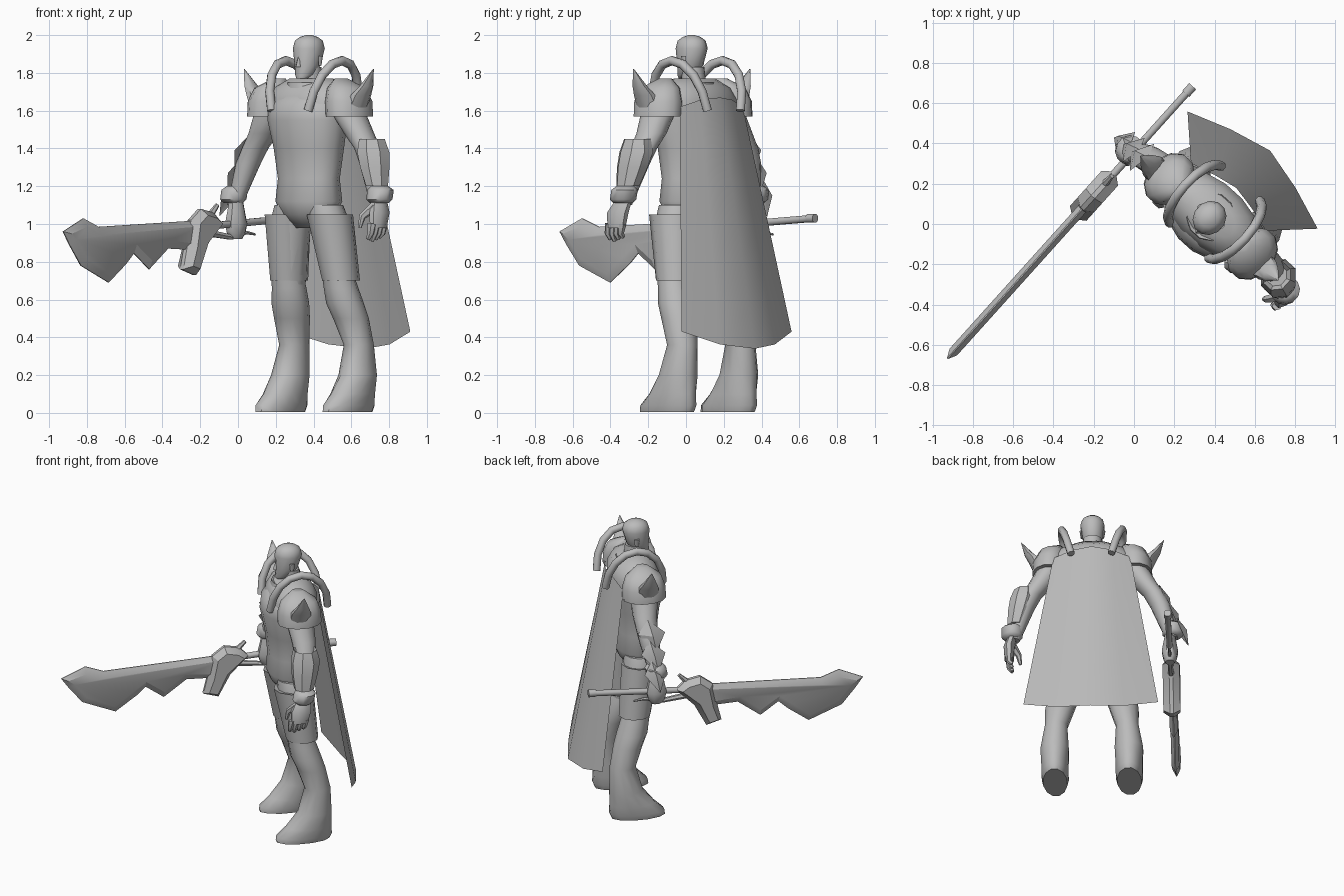
import bpy, bmesh, math
from mathutils import Matrix, Vector

cube = bpy.data.objects.get("Cube")
if cube:
    bpy.data.objects.remove(cube)

SHADE = (.5, .5, .5, 1)
grey = bpy.data.materials.new("plain grey")
grey.use_nodes = True
grey.diffuse_color = SHADE
grey.node_tree.nodes["Principled BSDF"].inputs["Base Color"].default_value = SHADE

# The figure is built facing -y, then turned into its pose
PLACE = Matrix.Translation((.375, .03, 0)) @ Matrix.Rotation(math.radians(-42), 4, "Z")
GRIP_X = -.5


def finish(name, bm, angle=50):
    bmesh.ops.recalc_face_normals(bm, faces=bm.faces)
    mesh = bpy.data.meshes.new(name)
    bm.to_mesh(mesh)
    bm.free()
    mesh.transform(PLACE)
    mesh.materials.append(grey)
    obj = bpy.data.objects.new(name, mesh)
    bpy.context.collection.objects.link(obj)
    bpy.ops.object.select_all(action="DESELECT")
    bpy.context.view_layer.objects.active = obj
    obj.select_set(True)
    bpy.ops.object.shade_smooth_by_angle(angle=math.radians(angle))


def skin(name, rings, angle=50):
    """Join rings of points into one closed surface."""
    bm = bmesh.new()
    loops = [[bm.verts.new(point) for point in ring] for ring in rings]
    for low, high in zip(loops, loops[1:]):
        for i in range(len(low)):
            bm.faces.new((low[i - 1], low[i], high[i], high[i - 1]))
    bm.faces.new(loops[0])
    bm.faces.new(loops[-1])
    finish(name, bm, angle)


def circle(sides):
    turns = [math.tau * (i + .5) / sides for i in range(sides)]
    return [(math.cos(turn), math.sin(turn)) for turn in turns]


def loft(name, rows, side=1, deep=1, sides=12, angle=50):
    """Stack level ovals: x, y, z, half width and, unless deep sets it, half depth."""
    rings = []
    for x, y, z, width, *depth in rows:
        half = depth[0] if depth else width * deep
        rings.append([(side * (x + width * c), y + half * s, z) for c, s in circle(sides)])
    skin(name, rings, angle)


def tube(name, path, start, end, sides=6):
    """Sweep a tapering round section along a path."""
    points = [Vector(point) for point in path]
    last = len(points) - 1
    rings = []
    for i, point in enumerate(points):
        along = points[min(i + 1, last)] - points[max(i - 1, 0)]
        across = along.cross(Vector((1, 0, 0))).normalized()
        up = along.cross(across).normalized()
        radius = start + (end - start) * i / last
        rings.append([point + radius * (across * c + up * s) for c, s in circle(sides)])
    skin(name, rings)


def slab(name, outline, thick, edge, inset):
    """Upright plate at the grip, thick in the middle and thin at the rim."""
    bm = bmesh.new()
    rims = [[bm.verts.new((GRIP_X + e, y, z)) for y, z in outline] for e in (-edge, edge)]
    for i in range(len(outline)):
        bm.faces.new((rims[0][i - 1], rims[0][i], rims[1][i], rims[1][i - 1]))
    for rim, bulge in zip(rims, (-thick, thick)):
        face = bm.faces.new(rim)
        face.normal_update()
        bmesh.ops.inset_individual(bm, faces=[face], thickness=inset)
        for vert in face.verts:
            vert.co.x = GRIP_X + bulge
    finish(name, bm, 30)


# Torso, shoulder mantle and collar
loft("torso", [(0, 0, .98, .08), (0, 0, 1.05, .16), (0, 0, 1.12, .2), (0, 0, 1.24, .185),
               (0, 0, 1.4, .21), (0, -.01, 1.55, .24), (0, 0, 1.63, .24), (0, 0, 1.7, .16)],
     deep=.72, sides=16, angle=60)
loft("mantle", [(0, .02, 1.58, .29), (0, .02, 1.66, .29), (0, .02, 1.72, .24), (0, .02, 1.77, .14)],
     deep=.56, sides=16)
loft("collar", [(0, .01, 1.69, .13), (0, .01, 1.75, .12), (0, .01, 1.73, .09)], angle=30)

# Head
loft("neck", [(0, .02, 1.66, .07), (0, .01, 1.83, .06)])
loft("head", [(0, -.05, 1.77, .03), (0, -.03, 1.79, .05), (0, -.01, 1.84, .065), (0, 0, 1.93, .08),
              (0, 0, 1.97, .07), (0, 0, 1.99, .045), (0, 0, 2, .015)], deep=1.12)
loft("nose", [(0, -.08, 1.83, .015), (0, -.07, 1.89, .008)], deep=1.5, sides=6)

for side, word in ((1, "left"), (-1, "right")):
    # Head and shoulder parts
    loft(word + "_ear", [(.07, .01, 1.84, .006), (.075, .01, 1.89, .009)], side, deep=2, sides=6)
    loft(word + "_shoulder_pad", [(.28, .01, 1.58, .08), (.28, .01, 1.57, .11), (.275, .01, 1.65, .11),
                                  (.26, .01, 1.72, .09), (.22, .01, 1.77, .03)], side, deep=1.3)
    loft(word + "_shoulder_spike", [(.33, 0, 1.6, .05), (.37, 0, 1.68, .045), (.41, 0, 1.73, .03),
                                    (.46, 0, 1.82, .002)], side, deep=1.5, sides=8)
    arch = [math.pi * i / 8 for i in range(9)]
    tube(word + "_shoulder_hoop", [(side * (.13 + .07 * math.sin(a)), .04 - .19 * math.cos(a),
                                    1.6 + .265 * math.sin(a)) for a in arch], .025, .025, sides=8)

    # Arm and wrist band
    loft(word + "_arm", [(.25, .01, 1.66, .08), (.28, .01, 1.58, .09), (.34, .02, 1.48, .08),
                         (.4, .02, 1.4, .07), (.44, .01, 1.32, .066), (.51, -.02, 1.1, .04)], side)
    loft(word + "_wrist_band", [(.52, -.02, 1.11, .05), (.52, -.02, 1.13, .07), (.52, -.01, 1.18, .07),
                                (.51, -.01, 1.2, .05)], side)

    # Boot with its foot, thigh and thigh guard
    loft(word + "_boot", [(.24, .04, .005, .08, .18), (.24, .05, .04, .09, .185), (.24, .08, .1, .09, .15),
                          (.24, .12, .2, .095, .11), (.23, .14, .36, .075, .085), (.21, .1, .5, .095),
                          (.195, .07, .58, .1), (.185, .05, .66, .092), (.18, .03, .73, .085)], side)
    loft(word + "_thigh", [(.18, .05, .65, .08), (.14, .01, 1, .11), (.11, 0, 1.1, .1)], side)
    loft(word + "_thigh_guard", [(.185, .05, .7, .098), (.15, 0, 1.05, .12), (.15, 0, 1.04, .1)],
         side, deep=1.08, sides=10, angle=40)

# Left forearm guard and open hand
loft("left_forearm_guard", [(.495, -.01, 1.2, .06), (.47, 0, 1.3, .08), (.45, .01, 1.38, .088),
                            (.44, .01, 1.45, .07), (.44, .01, 1.42, .05)], deep=1.1, sides=8, angle=30)
loft("left_palm", [(.52, -.02, 1.12, .03), (.54, -.04, 1.06, .038), (.54, -.05, .98, .032)],
     deep=1.8, sides=8)
for i in range(4):
    y = .03 * i - .1
    tube("left_finger", [(.54, y, 1), (.54, y - .01, .95), (.52, y - .01, .91 + .01 * abs(i - 1))], .024, .012)
tube("left_thumb", [(.52, -.06, 1.09), (.48, -.11, 1.04), (.47, -.12, .98)], .028, .01)

# Right forearm plates, overlapping down the outside of the arm
for i in range(3):
    bm = bmesh.new()
    top = 1.48 - .12 * i
    out = -.45 - .055 * i
    half = .09 - .01 * i
    middle = top - .09
    rim = [bm.verts.new(point) for point in ((out + .02, .02, top), (out, half, middle),
                                             (out - .06, -.02, top - .2), (out, -half, middle))]
    for ridge in (out - .05, out - .02):
        peak = bm.verts.new((ridge, 0, middle))
        for k in range(4):
            bm.faces.new((rim[k - 1], rim[k], peak))
    finish("right_forearm_plate", bm, 30)

# Right fist closed on the grip
loft("right_fist", [(GRIP_X, -.02, 1.12, .035), (GRIP_X, -.02, 1.06, .045), (GRIP_X, -.02, 1, .056),
                    (GRIP_X, -.02, .95, .046), (GRIP_X, -.02, .92, .03)], deep=1.25, sides=8)

# Sword
tube("sword_grip", [(GRIP_X, .42, 1.03), (GRIP_X, -.3, .985)], .02, .02, sides=8)
tube("sword_pommel", [(GRIP_X, .43, 1.03), (GRIP_X, .38, 1.03)], .025, .025, sides=8)
slab("sword_blade", [(-1.39, .96), (-1.23, 1.03), (-1.11, .985), (-.3, 1.02), (-.3, .86), (-.56, .87),
                     (-.71, .76), (-.83, .845), (-.89, .79), (-1.03, .69), (-1.25, .78), (-1.34, .89)],
     .025, .003, .045)
slab("sword_guard", [(-.39, 1.02), (-.31, 1.08), (-.21, 1.06), (-.15, 1), (-.27, .88), (-.35, .73),
                     (-.45, .76), (-.42, .88)], .055, .012, .035)
tube("sword_upper_hook", [(GRIP_X, -.24, 1.03), (GRIP_X, -.17, 1.1)], .022, .012)
tube("sword_lower_hook", [(GRIP_X, -.22, .95), (GRIP_X, -.06, .93), (GRIP_X, .06, .955),
                          (GRIP_X, .13, .945)], .02, .006)

# Cape: a thin sheet that widens and bows outwards towards the hem
bm = bmesh.new()
grid = []
for r in range(7):
    drop = r / 6
    row = []
    for c in range(5):
        across = c / 2 - 1
        bow = 1 - abs(across) ** 1.3
        sag = 1 - across * across
        row.append(bm.verts.new((across * (.25 + .185 * drop),
                                 .14 + .18 * drop + bow * (.06 + .07 * drop),
                                 1.62 + .05 * sag - drop * (1.19 + .14 * sag))))
    grid.append(row)
for upper, lower in zip(grid, grid[1:]):
    for c in range(4):
        bm.faces.new((upper[c], lower[c], lower[c + 1], upper[c + 1]))
finish("cape", bm)
